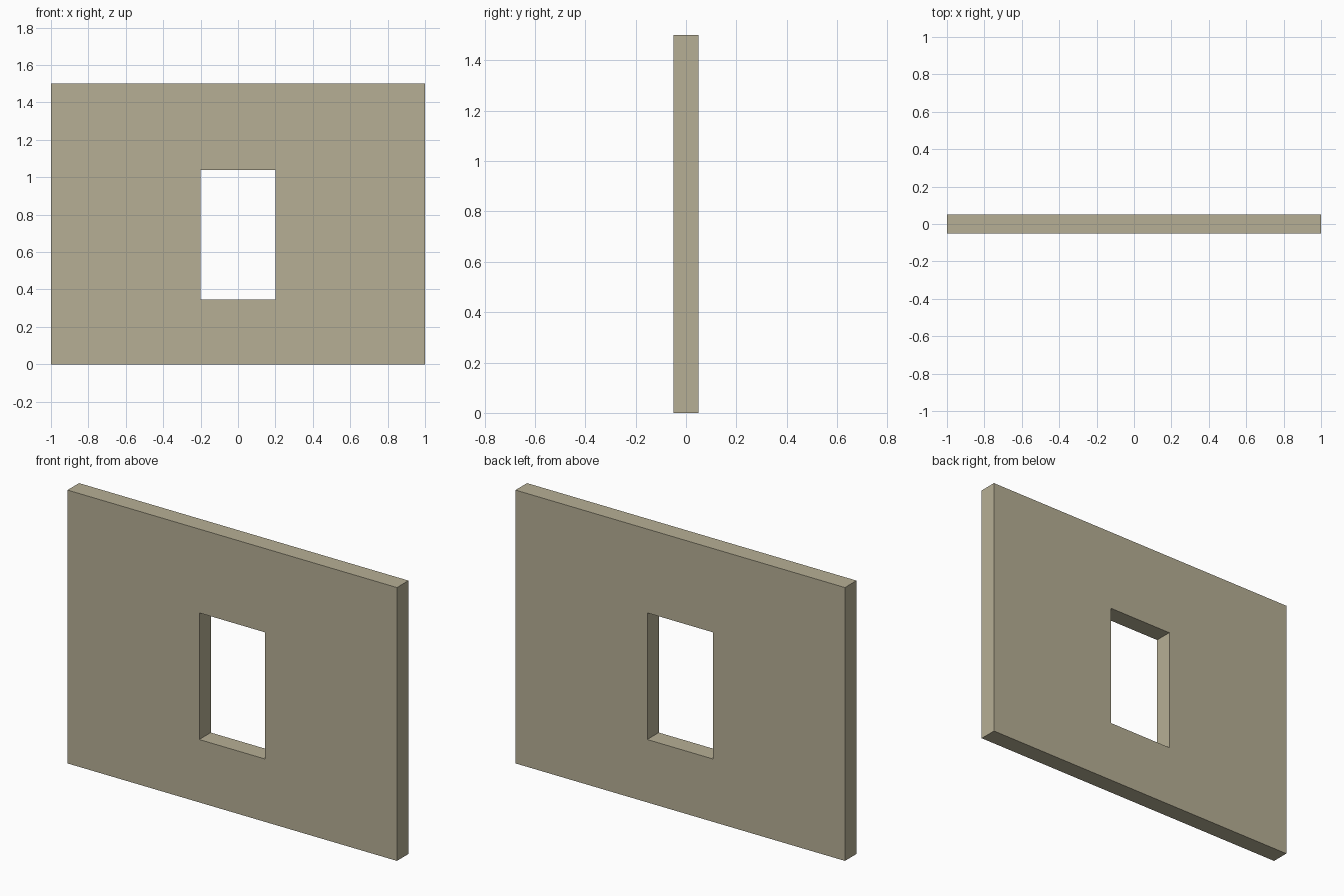
import bpy
import bmesh

if "Cube" in bpy.data.objects:
    bpy.data.objects.remove(bpy.data.objects["Cube"])

HALF_T = 0.05  # half of the wall thickness


def rectangle(bm, x0, x1, z0, z1, y):
    """Closed loop of four vertices in the xz plane."""
    return [bm.verts.new((x, y, z)) for x, z in ((x0, z0), (x1, z0), (x1, z1), (x0, z1))]


# Wall: rectangular ring around the window opening, extruded through its thickness
bm = bmesh.new()
outer = rectangle(bm, -1.0, 1.0, 0.0, 1.5, -HALF_T)
inner = rectangle(bm, -0.2, 0.2, 0.345, 1.04, -HALF_T)
for i in range(4):
    j = (i + 1) % 4
    bm.faces.new((outer[i], outer[j], inner[j], inner[i]))
ring = bmesh.ops.extrude_face_region(bm, geom=bm.faces[:], use_keep_orig=True)
moved = [g for g in ring["geom"] if isinstance(g, bmesh.types.BMVert)]
bmesh.ops.translate(bm, verts=moved, vec=(0, 2 * HALF_T, 0))
bmesh.ops.recalc_face_normals(bm, faces=bm.faces[:])

mesh = bpy.data.meshes.new("wall_with_window_opening")
bm.to_mesh(mesh)
bm.free()
wall = bpy.data.objects.new("wall_with_window_opening", mesh)
bpy.context.collection.objects.link(wall)

# Sandy wall colour
sand = bpy.data.materials.new("sand")
sand.diffuse_color = (0.47, 0.43, 0.30, 1.0)
sand.use_nodes = True
sand.node_tree.nodes["Principled BSDF"].inputs["Base Color"].default_value = sand.diffuse_color
mesh.materials.append(sand)
